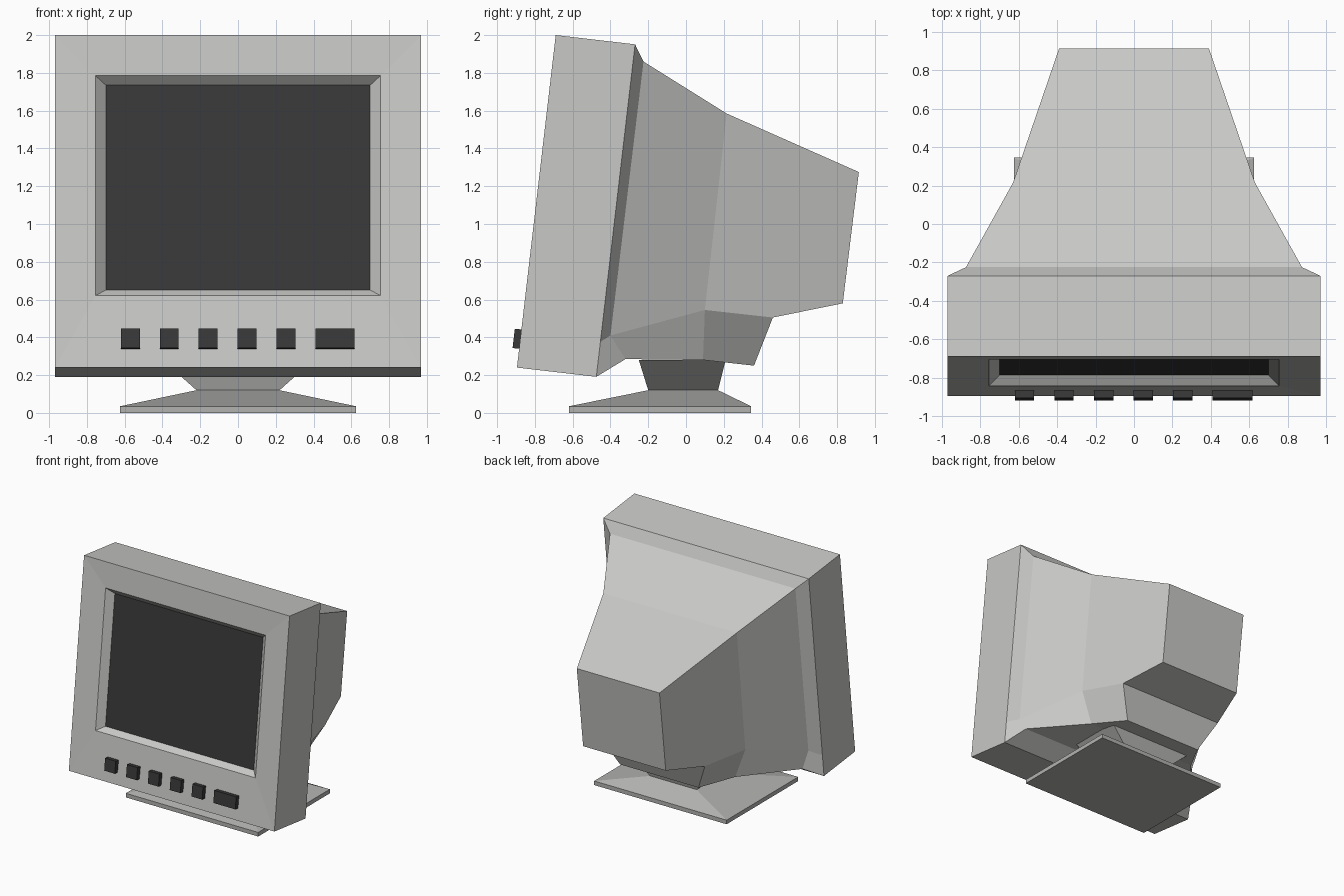
import bpy, bmesh
from mathutils import Matrix, Vector
from math import radians

cube = bpy.data.objects.get("Cube")
if cube:
    bpy.data.objects.remove(cube, do_unlink=True)


def material(name, r, g, b):
    m = bpy.data.materials.new(name)
    m.use_nodes = True
    m.diffuse_color = (r, g, b, 1)
    m.node_tree.nodes["Principled BSDF"].inputs["Base Color"].default_value = (r, g, b, 1)
    return m


CASE = material("light grey plastic", 0.58, 0.58, 0.565)
STAND = material("stand grey plastic", 0.45, 0.455, 0.44)
DARK = material("dark glass", 0.04, 0.04, 0.04)

# Tilted frame whose origin is the lower front edge of the housing
TILT = Matrix.Translation((0, -0.895, 0.24)) @ Matrix.Rotation(radians(-6.65), 4, "X")
HALF, DEPTH, HEIGHT = 0.97, 0.423, 1.772


def finish(name, bm, mat, matrix=None):
    bmesh.ops.recalc_face_normals(bm, faces=bm.faces)
    if matrix:
        bm.transform(matrix)
    mesh = bpy.data.meshes.new(name)
    bm.to_mesh(mesh)
    bm.free()
    mesh.materials.append(mat)
    obj = bpy.data.objects.new(name, mesh)
    bpy.context.scene.collection.objects.link(obj)
    return obj


def loft(name, rings, mat, matrix=None):
    """Join four-cornered rings one after another and cap both ends."""
    bm = bmesh.new()
    loops = [[bm.verts.new(p) for p in ring] for ring in rings]
    for a, b in zip(loops, loops[1:]):
        for i in range(4):
            j = (i + 1) % 4
            bm.faces.new((a[i], a[j], b[j], b[i]))
    bm.faces.new(loops[0])
    bm.faces.new(loops[-1])
    bm.faces.ensure_lookup_table()
    return finish(name, bm, mat, matrix)


def upright(x0, x1, depth, low, high):
    return [(x0, depth, low), (x1, depth, low), (x1, depth, high), (x0, depth, high)]


def level(x, y0, y1, z):
    return [(-x, y0, z), (x, y0, z), (x, y1, z), (-x, y1, z)]


# Front housing with a recessed screen opening
housing = loft("front_housing", [
    upright(-HALF, HALF, DEPTH, 0, HEIGHT),
    upright(-HALF, HALF, 0, 0, HEIGHT),
    upright(-0.755, 0.755, 0.008, 0.384, 1.557),
    upright(-0.70, 0.70, 0.06, 0.42, 1.512)], CASE, TILT)
housing.data.materials.append(DARK)
housing.data.polygons[len(housing.data.polygons) - 1].material_index = 1
housing.name = "front_housing_and_screen"

# Rear shell: corner points of one side, mirrored across the middle
P = {
    "rim_top": TILT @ Vector((HALF, DEPTH, HEIGHT)),
    "rim_side": TILT @ Vector((HALF, DEPTH, 0.186)),
    "rim_low": TILT @ Vector((HALF, DEPTH, 0)),
    "neck_top": (0.875, -0.225, 1.86),
    "neck_side": (0.875, -0.40, 0.41),
    "neck_low": (0.875, -0.32, 0.285),
    "mid_top": (0.63, 0.215, 1.585),
    "mid_side": (0.63, 0.10, 0.545),
    "mid_low": (0.527, 0.09, 0.28),
    "step_side": (0.50, 0.46, 0.505),
    "step_low": (0.37, 0.36, 0.25),
    "back_top": (0.39, 0.915, 1.275),
    "back_low": (0.39, 0.83, 0.58),
}
SIDE_FACES = [
    "rim_top neck_top neck_side rim_side",
    "neck_top mid_top mid_side neck_side",
    "mid_top back_top back_low step_side mid_side",
    "rim_side neck_side neck_low rim_low",
    "neck_side mid_side mid_low neck_low",
    "mid_side step_side step_low mid_low",
]
SPINE = ("rim_top neck_top mid_top back_top back_low step_side "
         "step_low mid_low neck_low rim_low").split()

bm = bmesh.new()
left = {k: bm.verts.new(p) for k, p in P.items()}
right = {k: bm.verts.new((-p[0], p[1], p[2])) for k, p in P.items()}
for face in SIDE_FACES:
    for side in (left, right):
        bm.faces.new([side[k] for k in face.split()])
for a, b in zip(SPINE, SPINE[1:]):
    bm.faces.new((left[a], left[b], right[b], right[a]))
rim = ("rim_top", "rim_side", "rim_low")
bm.faces.new([left[k] for k in rim] + [right[k] for k in reversed(rim)])
finish("rear_shell", bm, CASE)

# Row of control buttons, with a wide power button at the end
for i in range(6):
    x0 = -0.62 + 0.206 * i
    width = 0.207 if i == 5 else 0.10
    loft("power_button" if i == 5 else f"control_button_{i + 1}", [
        upright(x0, x0 + width, 0.01, 0.10, 0.203),
        upright(x0, x0 + width, -0.035, 0.10, 0.203)], DARK, TILT)

# Stand: sloped foot plate and flared neck
loft("stand_foot", [
    level(0.625, -0.62, 0.345, 0),
    level(0.625, -0.62, 0.345, 0.035),
    level(0.22, -0.20, 0.17, 0.12)], STAND)
loft("stand_neck", [
    level(0.22, -0.20, 0.17, 0.12),
    level(0.40, -0.25, 0.21, 0.281)], STAND)
